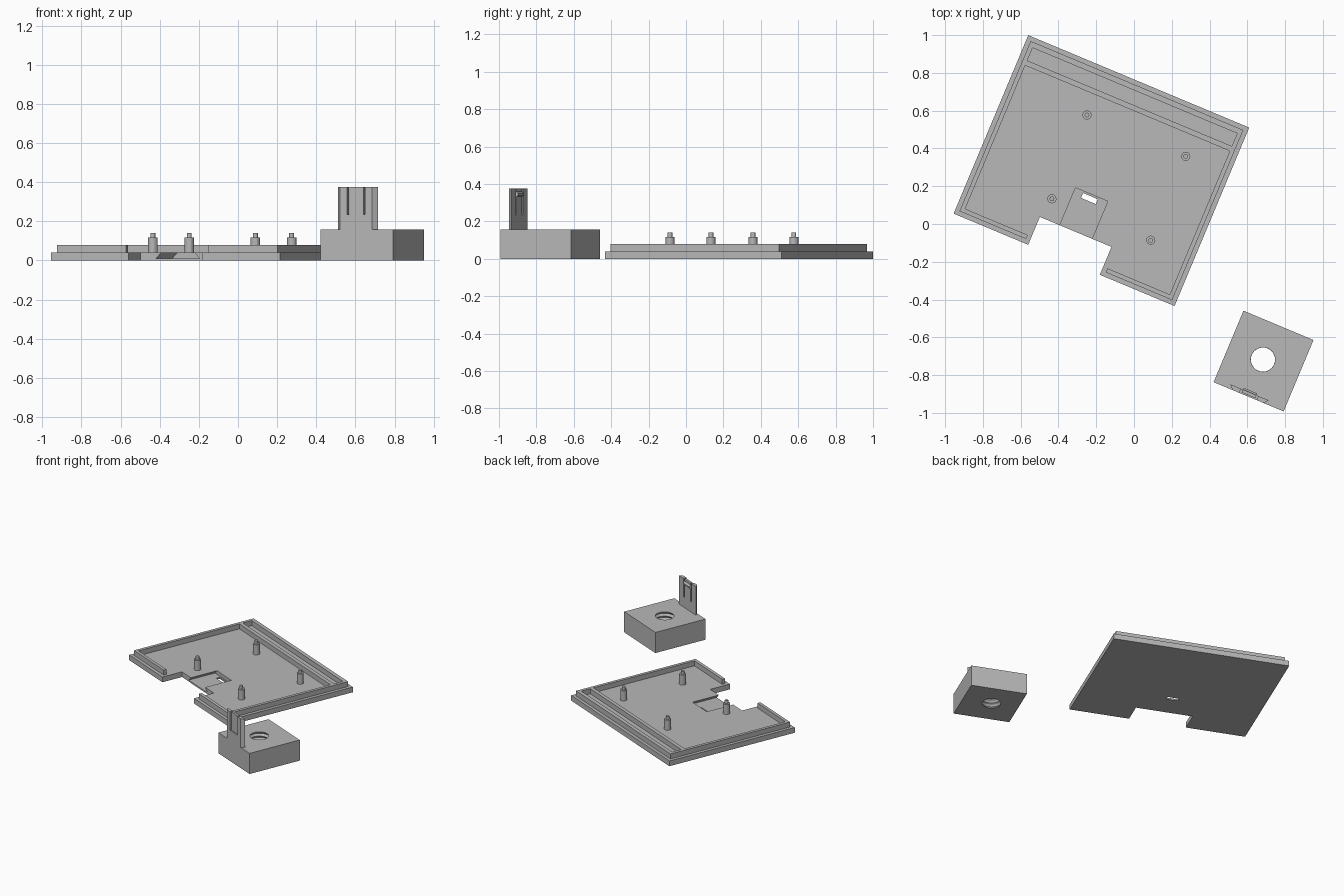
import bpy, bmesh, math

if "Cube" in bpy.data.objects:
    bpy.data.objects.remove(bpy.data.objects["Cube"], do_unlink=True)

ORIGIN = (-0.955, 0.055, 0)
TURN = math.radians(-22.7)

grey = bpy.data.materials.new("plain grey")
grey.use_nodes = True
grey.diffuse_color = (0.48, 0.48, 0.48, 1)
grey.node_tree.nodes["Principled BSDF"].inputs["Base Color"].default_value = (0.48, 0.48, 0.48, 1)


def finish(name, bm):
    """Turn a mesh into an object in the shared rotated frame."""
    bmesh.ops.recalc_face_normals(bm, faces=bm.faces)
    mesh = bpy.data.meshes.new(name)
    bm.to_mesh(mesh)
    bm.free()
    mesh.materials.append(grey)
    ob = bpy.data.objects.new(name, mesh)
    bpy.context.collection.objects.link(ob)
    ob.location = ORIGIN
    ob.rotation_euler.z = TURN
    return ob


def loft(name, rings):
    """Join rings of equal size and cap both ends."""
    bm = bmesh.new()
    loops = [[bm.verts.new(p) for p in ring] for ring in rings]
    n = len(loops[0])
    for a, b in zip(loops, loops[1:]):
        for i in range(n):
            j = (i + 1) % n
            bm.faces.new((a[i], a[j], b[j], b[i]))
    bm.faces.new(loops[0])
    bm.faces.new(loops[-1])
    return finish(name, bm)


def prism(name, pts, lo, hi, axis="z"):
    """Extrude a 2D outline along one local axis."""
    place = {"x": lambda p, h: (h, p[0], p[1]),
             "y": lambda p, h: (p[0], h, p[1]),
             "z": lambda p, h: (p[0], p[1], h)}[axis]
    return loft(name, [[place(p, h) for p in pts] for h in (lo, hi)])


def box(name, x0, x1, y0, y1, z0, z1):
    return prism(name, [(x0, y0), (x1, y0), (x1, y1), (x0, y1)], z0, z1)


def lathe(name, x, y, profile, sides):
    turns = [math.tau * i / sides for i in range(sides)]
    return loft(name, [[(x + r * math.cos(t), y + r * math.sin(t), z) for t in turns]
                       for r, z in profile])


def cut(target, cutter):
    cutter.hide_render = True
    mod = target.modifiers.new("cut", "BOOLEAN")
    mod.operation = "DIFFERENCE"
    mod.solver = "EXACT"
    mod.object = cutter
    bpy.context.view_layer.objects.active = target
    bpy.ops.object.modifier_apply(modifier=mod.name)
    bpy.data.objects.remove(cutter, do_unlink=True)


# Lid floor with a front notch
W, D, T, RIM = 1.268, 1.024, 0.04, 0.078
floor = prism("lid_floor", [(0, 0), (0.428, 0), (0.428, 0.16), (0.839, 0.16),
                            (0.839, 0), (W, 0), (W, D), (0, D)], 0, T)

# Dovetail recess and latch slot in the floor
mid = 0.635
cut(floor, prism("recess_cutter", [(mid - 0.12, 0.011), (mid + 0.12, 0.011),
                                   (mid + 0.083, 0.05), (mid - 0.083, 0.05)],
                 0.1, 0.375, "y"))
cut(floor, box("slot_cutter", 0.59, 0.675, 0.337, 0.365, -0.05, 0.1))

# Raised rim, open at the front notch, with a rear channel wall
a, b = 0.024, 0.047
prism("lid_rim", [(0.406, a), (a, a), (a, D - a), (W - a, D - a), (W - a, a), (0.863, a),
                  (0.863, b), (W - b, b), (W - b, D - 0.053), (b, D - 0.053),
                  (b, b), (0.406, b)], T, RIM)
box("channel_wall", b, W - b, 0.87, 0.898, T, RIM)

# Stepped mounting pegs
for x in (0.45, 1.017):
    for y in (0.273, 0.754):
        peg = lathe("mounting_peg", x, y, [(0.024, T), (0.024, 0.117),
                                           (0.0125, 0.117), (0.0125, 0.14)], 16)

# Block with a threaded hole
block = box("mount_block", 1.614, 2.016, -0.292, 0.118, 0, 0.157)
thread = [(0.064 if i % 2 else 0.076, -0.0145 + 0.0155 * i) for i in range(13)]
cut(block, lathe("thread_cutter", 1.809, -0.081, thread, 32))

# Dovetail tab standing on the block
c, top = 1.811, 0.375
tab = prism("dovetail_tab", [(c - 0.088, -0.292), (c + 0.088, -0.292),
                             (c + 0.111, -0.268), (c - 0.111, -0.268)], 0.157, top)
for side in (-1, 1):
    x0, x1 = sorted((c + side * 0.039, c + side * 0.05))
    cut(tab, box("tongue_gap_cutter", x0, x1, -0.4, -0.2, 0.235, 0.5))
cut(tab, box("tongue_face_cutter", c - 0.045, c + 0.045, -0.4, -0.285, 0.235, 0.5))

# Latch hook on the tongue
prism("latch_hook", [(-0.27, 0.332), (-0.258, 0.338), (-0.258, 0.348), (-0.27, 0.362)],
      c - 0.039, c + 0.039, "x")
